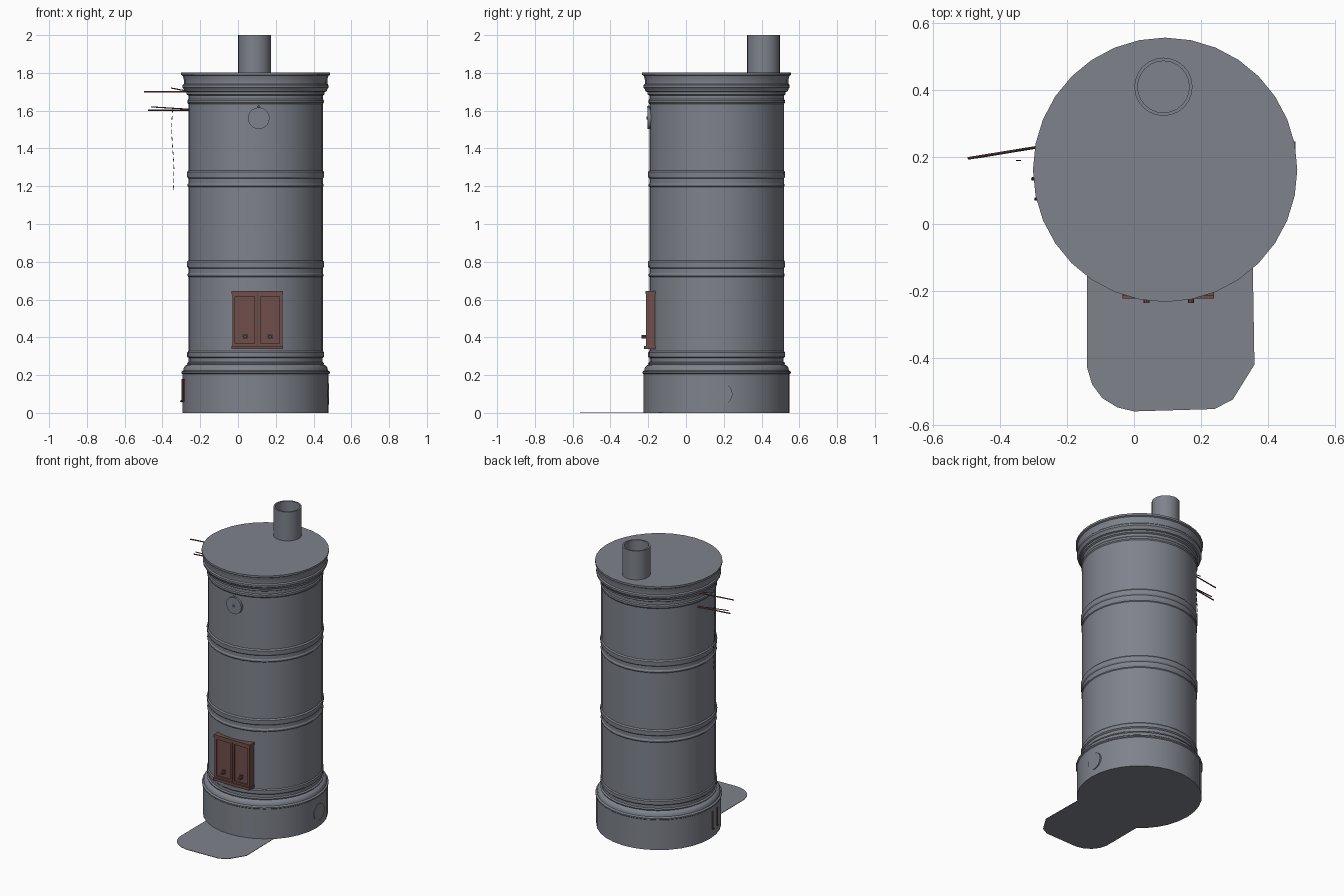
import bpy, bmesh
from math import pi, sin, cos, radians
from mathutils import Vector, Matrix

old = bpy.data.objects.get("Cube")
if old:
    bpy.data.objects.remove(old, do_unlink=True)

CX, CY = 0.093, 0.162      # stove axis
BODY = 0.356               # drum radius
SIDES = 32


def material(name, rgb):
    m = bpy.data.materials.new(name)
    m.use_nodes = True
    m.diffuse_color = (*rgb, 1)
    m.node_tree.nodes["Principled BSDF"].inputs["Base Color"].default_value = (*rgb, 1)
    return m


STEEL = material("steel grey", (0.21, 0.225, 0.26))
RUST = material("rusty brown", (0.16, 0.078, 0.07))
DARK = material("dark iron", (0.05, 0.045, 0.05))


def finish(name, bm, mat, smooth=True):
    bmesh.ops.recalc_face_normals(bm, faces=bm.faces)
    mesh = bpy.data.meshes.new(name)
    bm.to_mesh(mesh)
    bm.free()
    mesh.materials.append(mat)
    ob = bpy.data.objects.new(name, mesh)
    bpy.context.collection.objects.link(ob)
    if smooth:
        bpy.ops.object.select_all(action="DESELECT")
        ob.select_set(True)
        bpy.context.view_layer.objects.active = ob
        bpy.ops.object.shade_smooth_by_angle(angle=radians(30))
    return ob


def lathe(name, profile, x, y, mat, sides=SIDES, closed=False):
    """Turn (radius, z) points round a vertical axis."""
    bm = bmesh.new()
    rings = [[bm.verts.new((x + r * cos(2 * pi * i / sides),
                            y + r * sin(2 * pi * i / sides), z))
              for i in range(sides)] for r, z in profile]
    pairs = list(zip(rings, rings[1:]))
    if closed:
        pairs.append((rings[-1], rings[0]))
    else:
        bm.faces.new(rings[0])
        bm.faces.new(rings[-1])
    for a, b in pairs:
        for i in range(sides):
            j = (i + 1) % sides
            bm.faces.new((a[i], a[j], b[j], b[i]))
    return finish(name, bm, mat)


def box(name, low, high, mat):
    low, high = Vector(low), Vector(high)
    bm = bmesh.new()
    bmesh.ops.create_cube(bm, size=1)
    bmesh.ops.scale(bm, vec=high - low, verts=bm.verts)
    bmesh.ops.translate(bm, vec=(low + high) / 2, verts=bm.verts)
    return finish(name, bm, mat, False)


def rod(name, a, b, radius, mat, sides=8, radius_end=None):
    a, b = Vector(a), Vector(b)
    bm = bmesh.new()
    turn = (b - a).to_track_quat("Z", "Y").to_matrix().to_4x4()
    bmesh.ops.create_cone(bm, cap_ends=True, segments=sides, radius1=radius,
                          radius2=radius if radius_end is None else radius_end,
                          depth=(b - a).length,
                          matrix=Matrix.Translation((a + b) / 2) @ turn)
    return finish(name, bm, mat)


# Plinth, drum with moulded bands, and cornice
profile = [(0.387, 0), (0.387, 0.17), (0.387, 0.205), (0.393, 0.21), (0.393, 0.218),
           (0.383, 0.225), (0.38, 0.24), (0.372, 0.25), (0.36, 0.256), (0.363, 0.264),
           (BODY - 0.002, 0.27), (BODY - 0.002, 0.29), (0.362, 0.297), (0.362, 0.32),
           (BODY, 0.327)]
for z in (0.72, 1.195):
    profile += [(BODY, z), (BODY + 0.004, z + 0.005), (BODY + 0.004, z + 0.014),
                (BODY, z + 0.02), (BODY, z + 0.045), (BODY + 0.006, z + 0.053),
                (BODY + 0.007, z + 0.08), (BODY, z + 0.088)]
profile += [(BODY, 1.635), (0.361, 1.642), (0.361, 1.655), (BODY, 1.662), (BODY, 1.68),
            (0.366, 1.686), (0.366, 1.698), (0.376, 1.702), (0.381, 1.715),
            (0.387, 1.722), (0.387, 1.735), (0.38, 1.742), (0.38, 1.765),
            (0.386, 1.785), (0.395, 1.79), (0.395, 1.803)]
lathe("stove_body", profile, CX, CY, STEEL)

# Open flue pipe near the back of the lid
lathe("flue_pipe", [(0.087, 1.79), (0.087, 2), (0.077, 2), (0.077, 1.79)],
      0.088, 0.41, STEEL, 24, True)

# Floor plate with rounded front corners
outline = [(-0.14, 0), (-0.14, -0.43), (-0.125, -0.48), (-0.095, -0.52), (-0.05, -0.548),
           (0, -0.56), (0.24, -0.553), (0.295, -0.525), (0.36, -0.42), (0.353, 0)]
bm = bmesh.new()
face = bm.faces.new([bm.verts.new((x, y, 0)) for x, y in outline])
top = bmesh.ops.extrude_face_region(bm, geom=[face])["geom"]
bmesh.ops.translate(bm, vec=(0, 0, 0.003),
                    verts=[v for v in top if isinstance(v, bmesh.types.BMVert)])
finish("floor_plate", bm, STEEL, False)

# Fire door: recessed slab, two framed leaves, head and sill
L, R, MID, B, T = -0.03, 0.235, 0.104, 0.345, 0.642
box("door_slab", (L, -0.202, B), (R, -0.16, T), RUST)
box("door_head", (L - 0.004, -0.214, T - 0.012), (R + 0.004, -0.16, T + 0.004), RUST)
box("door_sill", (L - 0.004, -0.222, B - 0.008), (R + 0.004, -0.16, B + 0.01), RUST)
for side, x0, x1 in (("right", L, MID - 0.002), ("left", MID + 0.002, R)):
    box(f"{side}_leaf_outer_stile", (x0, -0.212, B), (x0 + 0.014, -0.2, T), RUST)
    box(f"{side}_leaf_inner_stile", (x1 - 0.014, -0.212, B), (x1, -0.2, T), RUST)
    box(f"{side}_leaf_bottom_rail", (x0, -0.212, B), (x1, -0.2, B + 0.022), RUST)
    box(f"{side}_leaf_top_rail", (x0, -0.212, T - 0.025), (x1, -0.2, T), RUST)
    knob_x = 0.038 if side == "right" else 0.17
    box(f"{side}_knob_plate", (knob_x - 0.014, -0.206, 0.39),
        (knob_x + 0.014, -0.2, 0.418), DARK)
    rod(f"{side}_knob", (knob_x, -0.2, 0.404), (knob_x, -0.236, 0.404), 0.009, RUST)
box("door_gap", (MID - 0.002, -0.206, B), (MID + 0.002, -0.2, T), DARK)

# Round air vent high on the front
rod("air_vent", (0.11, -0.17, 1.56), (0.11, -0.203, 1.56), 0.057, STEEL, 20)
rod("air_vent_boss", (0.11, -0.2, 1.56), (0.11, -0.21, 1.56), 0.008, STEEL)
rod("air_vent_tab", (0.11, -0.19, 1.61), (0.11, -0.203, 1.624), 0.006, STEEL)

# Round soot cover on the left of the plinth
rod("soot_cover", (CX + 0.36, 0.19, 0.1), (CX + 0.389, 0.19, 0.1), 0.056, STEEL, 20)

# Two small hooks on the right of the plinth
for i, a in enumerate((184, 193)):
    x, y = CX + 0.389 * cos(radians(a)), CY + 0.389 * sin(radians(a))
    rod(f"plinth_hook_{i + 1}", (x, y, 0.06), (x, y, 0.18), 0.005, RUST)
    rod(f"plinth_hook_tip_{i + 1}", (x, y, 0.06), (x - 0.01, y, 0.065), 0.005, DARK)

# Damper levers on the right, each a bar with a sloping stay
rod("upper_lever", (-0.25, 0.236, 1.7), (-0.497, 0.196, 1.7), 0.004, RUST)
rod("upper_stay", (-0.25, 0.236, 1.7), (-0.355, 0.219, 1.72), 0.003, RUST)
rod("lower_lever", (-0.25, 0.236, 1.603), (-0.475, 0.199, 1.603), 0.004, RUST)
rod("lower_stay", (-0.25, 0.236, 1.607), (-0.46, 0.201, 1.62), 0.003, RUST)

# Fine chain hanging from the lower lever
for i in range(12):
    z = 1.61 - i * 0.037
    rod(f"chain_link_{i + 1}", (-0.345 - 0.006 * sin(i / 2), 0.19, z),
        (-0.345 - 0.006 * sin((i + 1) / 2), 0.19, z - 0.022), 0.002, DARK, 5)
